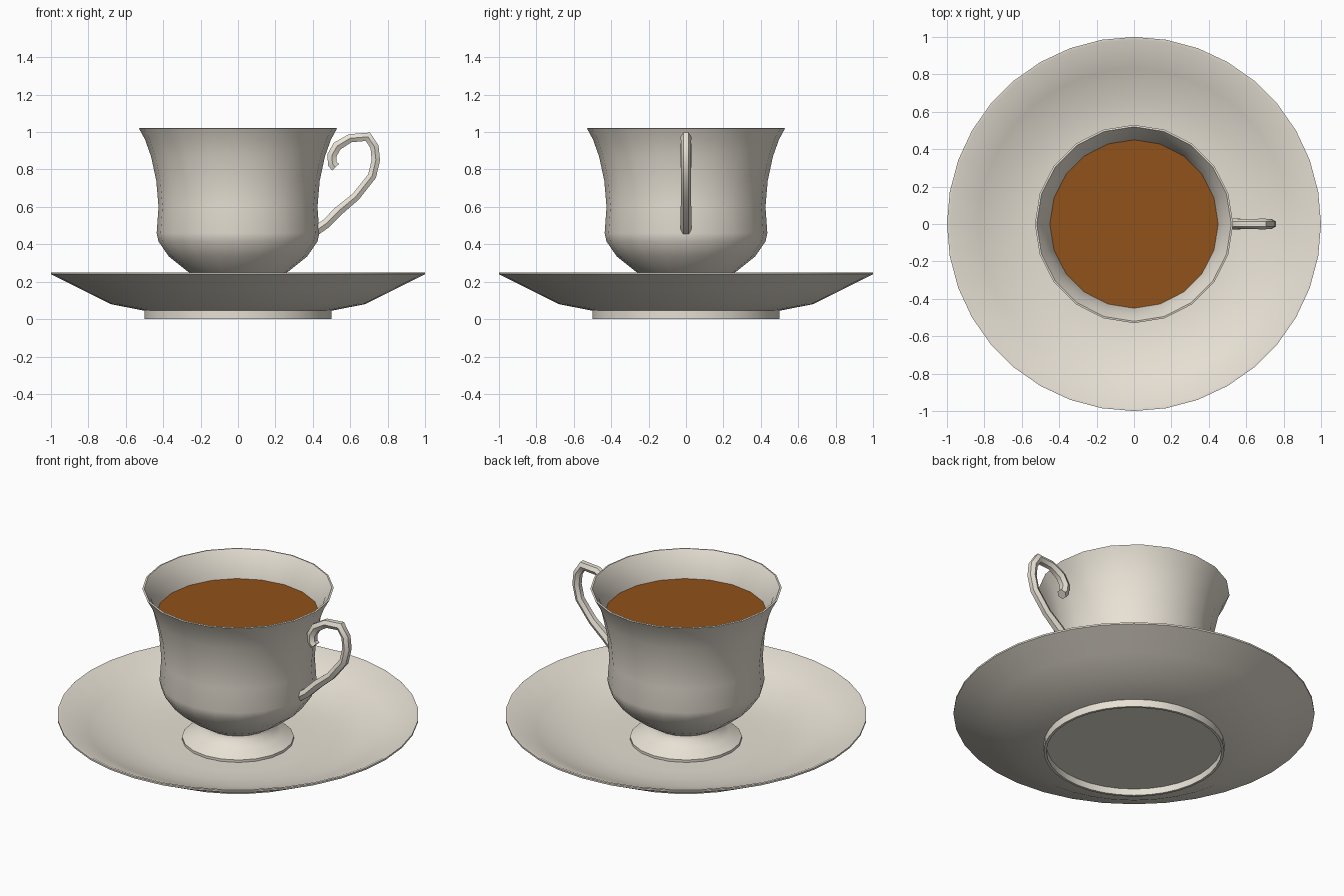
import bpy, bmesh, math

if "Cube" in bpy.data.objects:
    bpy.data.objects.remove(bpy.data.objects["Cube"])


def material(name, rgb):
    m = bpy.data.materials.new(name)
    m.diffuse_color = (*rgb, 1)
    m.use_nodes = True
    m.node_tree.nodes["Principled BSDF"].inputs["Base Color"].default_value = m.diffuse_color
    return m


china = material("cream_china", (0.80, 0.75, 0.66))
tea_brown = material("tea_brown", (0.28, 0.085, 0.01))


def finish(ob, mat, angle=40):
    ob.data.materials.append(mat)
    bpy.ops.object.select_all(action='DESELECT')
    ob.select_set(True)
    bpy.context.view_layer.objects.active = ob
    bpy.ops.object.shade_smooth_by_angle(angle=math.radians(angle))


def lathe(name, profile, sides, mat, angle=40):
    """Revolve an (r, z) profile, listed from bottom outside to top inside."""
    bm = bmesh.new()
    verts = [bm.verts.new((r, 0, z)) for r, z in profile]
    edges = [bm.edges.new(p) for p in zip(verts, verts[1:])]
    bmesh.ops.spin(bm, geom=verts + edges, cent=(0, 0, 0), axis=(0, 0, 1),
                   angle=2 * math.pi, steps=sides, use_merge=True)
    bmesh.ops.remove_doubles(bm, verts=bm.verts, dist=1e-4)
    bmesh.ops.recalc_face_normals(bm, faces=bm.faces)
    mesh = bpy.data.meshes.new(name)
    bm.to_mesh(mesh)
    bm.free()
    ob = bpy.data.objects.new(name, mesh)
    bpy.context.collection.objects.link(ob)
    finish(ob, mat, angle)
    return ob


# Saucer: recessed foot ring, flared underside, shallow dished top
lathe("saucer", [
    (0, 0.04), (0.485, 0.04), (0.485, 0), (0.5, 0), (0.5, 0.045),
    (0.68, 0.08), (0.83, 0.155), (1.0, 0.24), (1.0, 0.25),
    (0.985, 0.25), (0.83, 0.178), (0.68, 0.125), (0.55, 0.104),
    (0.42, 0.098), (0, 0.098)], 36, china, 30)

# Cup: flared pedestal, rounded belly, flaring lip and thin inner wall
outer = [(0.19, 0.205), (0.27, 0.255), (0.37, 0.335), (0.425, 0.415),
         (0.435, 0.46), (0.425, 0.6), (0.437, 0.74), (0.465, 0.87),
         (0.497, 0.96), (0.53, 1.02)]
inner = [(r - 0.013, z + 0.008) for r, z in reversed(outer[:-1])]
lathe("cup", [(0, 0.1), (0.31, 0.1), (0.31, 0.115), (0.24, 0.15), (0.195, 0.185)]
      + outer + [(0.52, 1.022)] + inner + [(0, 0.213)], 20, china, 45)

# Tea surface
lathe("tea", [(0.45, 0.87), (0, 0.87)], 20, tea_brown)

# Handle: six-sided tube along a scrolled path
path = [(0.522, 0.812), (0.505, 0.83), (0.502, 0.875), (0.53, 0.925), (0.60, 0.967),
        (0.695, 0.975), (0.73, 0.92), (0.737, 0.85), (0.717, 0.765),
        (0.63, 0.655), (0.54, 0.58), (0.47, 0.51), (0.42, 0.475)]
curve = bpy.data.curves.new("handle_path", 'CURVE')
curve.dimensions = '3D'
curve.bevel_depth = 0.029
curve.bevel_resolution = 1
curve.use_fill_caps = True
spline = curve.splines.new('POLY')
spline.points.add(len(path) - 1)
for p, (x, z) in zip(spline.points, path):
    p.co = (x, 0, z, 1)
for i in (4, 6, 7, 8, 9):
    spline.points[i].radius = 0.9
handle = bpy.data.objects.new("handle", curve)
bpy.context.collection.objects.link(handle)
bpy.ops.object.select_all(action='DESELECT')
handle.select_set(True)
bpy.context.view_layer.objects.active = handle
bpy.ops.object.convert(target='MESH')
finish(bpy.context.view_layer.objects.active, china, 45)
